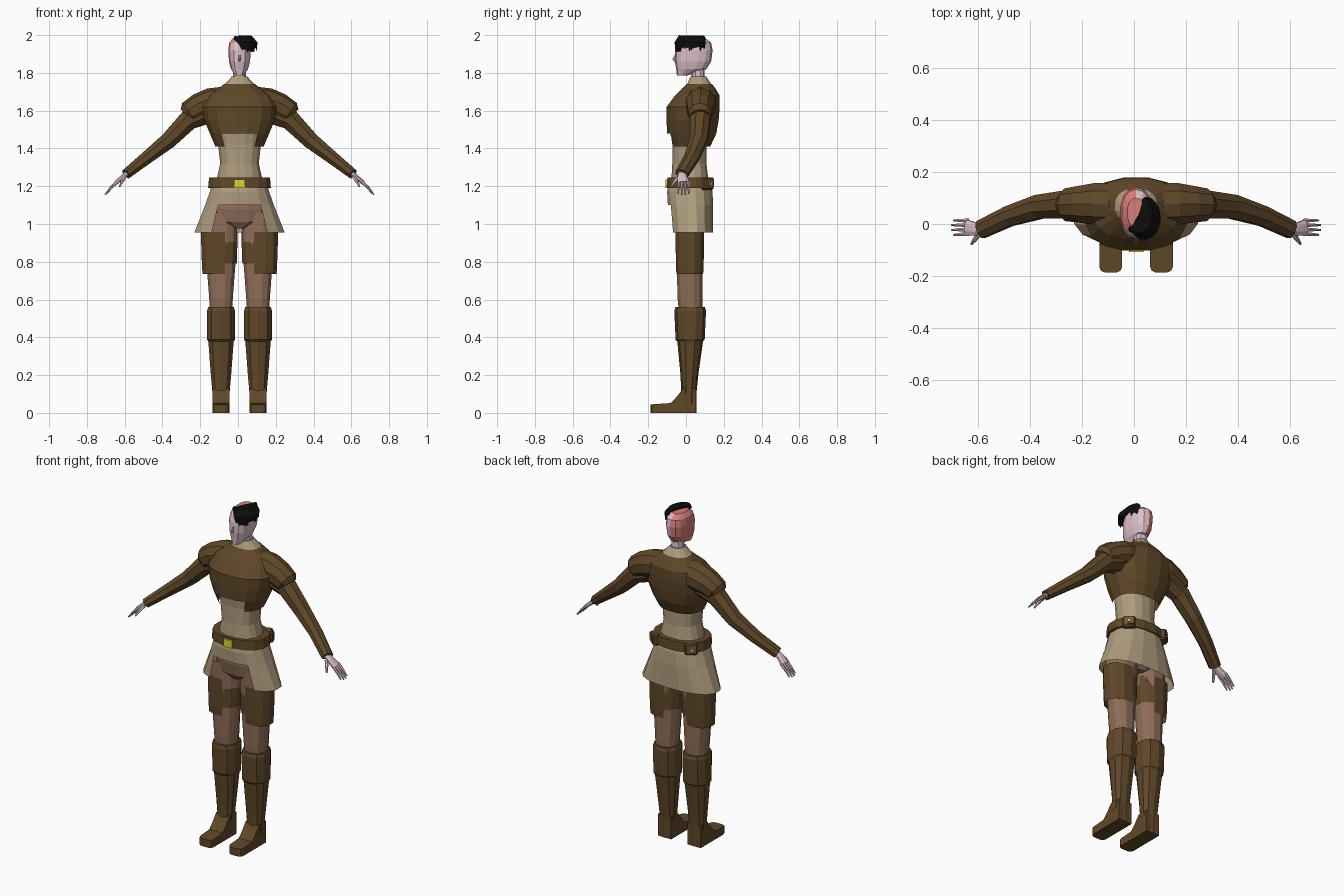
import bpy, bmesh, math, random
from mathutils import Vector, Matrix

cube = bpy.data.objects.get("Cube")
if cube:
    bpy.data.objects.remove(cube, do_unlink=True)

random.seed(4)
CX = 0.008  # body centre line


def material(name, rgb):
    m = bpy.data.materials.new(name)
    m.use_nodes = True
    m.diffuse_color = (*rgb, 1)
    bsdf = next(n for n in m.node_tree.nodes if n.type == 'BSDF_PRINCIPLED')
    bsdf.inputs["Base Color"].default_value = (*rgb, 1)
    bsdf.inputs["Roughness"].default_value = 0.8
    return m


LEATHER = material("dark brown leather", (.115, .064, .022))
CLOTH = material("tan cloth", (.43, .335, .21))
TROUSER = material("dusty brown cloth", (.28, .155, .10))
SKIN = material("pale skin", (.72, .53, .58))
SCAR = material("red skin", (.70, .21, .19))
HAIR = material("black hair", (.004, .004, .004))
BRASS = material("yellow brass", (.72, .68, .03))
POUCH = material("pouch brown", (.19, .095, .045))


def finish(name, bm, mats, pick=None):
    bmesh.ops.recalc_face_normals(bm, faces=bm.faces[:])
    if pick:
        for f in bm.faces:
            f.material_index = pick(f.calc_center_median())
    me = bpy.data.meshes.new(name)
    bm.to_mesh(me)
    bm.free()
    for m in mats:
        me.materials.append(m)
    ob = bpy.data.objects.new(name, me)
    bpy.context.collection.objects.link(ob)
    return ob


def skin_rings(bm, rings, caps=True):
    rows = [[bm.verts.new(p) for p in r] for r in rings]
    n = len(rows[0])
    for a, b in zip(rows, rows[1:]):
        for i in range(n):
            j = (i + 1) % n
            bm.faces.new((a[i], a[j], b[j], b[i]))
    if caps:
        bm.faces.new(rows[0][::-1])
        bm.faces.new(rows[-1])


def loft(name, sections, mats, n=16, x=CX, caps=True, keep=None, pick=None, square=.85):
    """Stacked oval sections (z, centre y, half width, half depth)."""
    def power(v):
        return math.copysign(abs(v) ** square, v)
    rings = []
    for z, cy, rx, ry in sections:
        angles = [(i + .5) * math.tau / n for i in range(n)]
        rings.append([(x + rx * power(math.cos(a)), cy + ry * power(math.sin(a)), z) for a in angles])
    bm = bmesh.new()
    skin_rings(bm, rings, caps)
    if keep:
        lost = [f for f in bm.faces if not keep(f.calc_center_median())]
        bmesh.ops.delete(bm, geom=lost, context='FACES')
    return finish(name, bm, mats, pick)


def add_tube(bm, path, n=8, ref=(0, 1, 0)):
    """Oval tube along (point, half height, half width); width runs along ref."""
    pts = [Vector(p) for p, _, _ in path]
    rings = []
    for i, (_, h, w) in enumerate(path):
        t = (pts[min(i + 1, len(pts) - 1)] - pts[max(i - 1, 0)]).normalized()
        side = Vector(ref)
        side = (side - t * side.dot(t)).normalized()
        up = t.cross(side)
        angles = [(k + .5) * math.tau / n for k in range(n)]
        rings.append([pts[i] + side * w * math.cos(a) + up * h * math.sin(a) for a in angles])
    skin_rings(bm, rings)


def tube(name, path, mat, n=8):
    bm = bmesh.new()
    add_tube(bm, path, n)
    return finish(name, bm, [mat])


def box(name, centre, size, mat, turn=0, bevel=0):
    bm = bmesh.new()
    bmesh.ops.create_cube(bm, size=1)
    bmesh.ops.scale(bm, vec=size, verts=bm.verts[:])
    if bevel:
        bmesh.ops.bevel(bm, geom=bm.edges[:], offset=bevel, segments=1, affect='EDGES')
    bm.transform(Matrix.Translation(centre) @ Matrix.Rotation(turn, 4, 'Z'))
    return finish(name, bm, [mat])


# Head, with one side reddened
def scalp(c):
    return int((c.x < CX and c.y > -.02 and c.z > 1.815) or c.z > 1.98)


loft("head", [(1.785, -.022, .022, .026), (1.82, .028, .046, .08), (1.86, .037, .057, .096),
              (1.92, .042, .061, .099), (1.96, .045, .055, .088), (1.985, .045, .034, .055)],
     [SKIN, SCAR], n=14, pick=scalp)
tube("nose", [((CX, -.05, 1.905), .004, .006), ((CX, -.064, 1.872), .007, .010),
              ((CX, -.055, 1.862), .004, .008)], SKIN, 6)
loft("neck", [(1.73, .07, .043, .04), (1.78, .064, .036, .035), (1.85, .06, .036, .036)], [SKIN], n=10)

# Swept hair built from tapered locks
bm = bmesh.new()
LOCKS = 30
for i in range(LOCKS):
    f = i / (LOCKS - 1)
    a = math.radians(-150 + 225 * f)
    root = Vector((-.012 + .05 * f, -.03 + .115 * f, 1.984 + .006 * math.sin(math.pi * f)))
    out = Vector((.042 + .057 * math.cos(a), .022 + .078 * math.sin(a), 0))
    low = 1.905 + .02 * f + random.uniform(-.006, .018)
    mid = root.lerp(out, .6)
    mid.z = 1.99
    edge = root.lerp(out, .97)
    edge.z = 1.96
    tip = Vector((out.x, out.y, low))
    add_tube(bm, [(root, .005, .012), (mid, .008, .016), (edge, .007, .014), (tip, .001, .003)],
             6, (-math.sin(a), math.cos(a), .01))
finish("hair", bm, [HAIR])

# Tunic, collar and skirt with an open front
loft("collar", [(1.70, .07, .11, .085), (1.74, .07, .082, .066), (1.782, .065, .04, .042)], [CLOTH], n=12)
loft("tunic_waist", [(1.2, .02, .145, .105), (1.25, .02, .12, .098), (1.32, .018, .104, .092),
                     (1.42, .018, .115, .092), (1.5, .02, .125, .105)], [CLOTH])
loft("skirt", [(1.235, .02, .14, .11), (1.17, .02, .16, .122), (1.1, .024, .185, .122), (.955, .03, .243, .115)],
     [CLOTH], caps=False, keep=lambda c: not (c.y < 0 and abs(c.x - CX) < .12 and c.z < 1.1))
loft("hips", [(.975, .02, .03, .06), (1.01, .02, .15, .085), (1.08, .02, .155, .098), (1.18, .02, .13, .095)],
     [TROUSER], n=12)

# Cropped jacket, cut away at the front
loft("jacket", [(1.41, .025, .13, .105), (1.48, .03, .16, .133), (1.55, .035, .19, .14), (1.62, .038, .2, .143),
                (1.68, .06, .17, .12), (1.72, .068, .11, .088), (1.742, .07, .082, .067)],
     [LEATHER], caps=False, keep=lambda c: not (c.z < 1.47 and c.y < 0 and abs(c.x - CX) < .075))

# Belt and buckle
loft("belt", [(1.19, .022, .169, .124), (1.245, .022, .164, .122)], [LEATHER])
box("buckle", (CX, -.103, 1.213), (.056, .009, .046), BRASS)

for s, label in ((1, "left"), (-1, "right")):
    def at(x, y, z):
        return (CX + s * x, y, z)

    # Belt pouch with flap and stud
    turn = -s * math.radians(42)
    outward = Vector((s * math.sin(math.radians(42)), math.cos(math.radians(42)), 0))
    spot = Vector(at(.118, .11, 1.213))
    box(label + "_pouch", spot, (.07, .045, .066), LEATHER, turn, .008)
    box(label + "_pouch_flap", spot + outward * .022 + Vector((0, 0, .005)), (.056, .008, .045), POUCH, turn)
    box(label + "_pouch_stud", spot + outward * .027, (.012, .007, .012), BRASS, turn)

    # Sleeve and flared shoulder cap
    tube(label + "_shoulder_cap", [(at(.06, .075, 1.655), .075, .085), (at(.15, .078, 1.635), .085, .085),
                                   (at(.215, .076, 1.615), .076, .074), (at(.264, .074, 1.585), .068, .066),
                                   (at(.275, .074, 1.573), .05, .05)], LEATHER, 10)
    tube(label + "_sleeve", [(at(.16, .075, 1.6), .07, .065), (at(.27, .075, 1.55), .058, .058),
                             (at(.375, .066, 1.443), .047, .05), (at(.49, .03, 1.352), .037, .042),
                             (at(.6, -.022, 1.265), .029, .038)], LEATHER)

    # Hand
    bm = bmesh.new()
    add_tube(bm, [(at(.58, -.018, 1.28), .015, .02), (at(.62, -.02, 1.248), .014, .027),
                  (at(.655, -.014, 1.218), .011, .034)])
    for k in range(4):
        y = -.038 + .017 * k
        reach = .052 + .007 * (k in (1, 2))
        add_tube(bm, [(at(.648, y, 1.223), .008, .009), (at(.65 + reach / 2, y * 1.05, 1.195), .007, .007),
                      (at(.652 + reach, y * 1.1, 1.205 - reach * .85), .004, .004)], 6)
    add_tube(bm, [(at(.605, -.035, 1.25), .01, .012), (at(.622, -.06, 1.225), .009, .009),
                  (at(.635, -.078, 1.198), .004, .005)], 6, (0, 1, .5))
    finish(label + "_hand", bm, [SKIN])

    # Leg and thigh guard
    cx = CX + s * .098
    loft(label + "_leg", [(.5, .025, .06, .06), (.6, .022, .064, .068), (.73, .02, .074, .07),
                          (.9, .02, .088, .075), (1.06, .02, .088, .08)], [TROUSER], n=12, x=cx)

    def guard_keep(c):
        inner = s * (c.x - CX) < .1
        return not (inner and (c.z < .785 or (c.z > .91 and c.y < .03)))
    loft(label + "_thigh_guard", [(.735, .02, .092, .073), (.79, .02, .095, .076), (.905, .02, .099, .077),
                                  (.958, .02, .099, .077)],
         [LEATHER], n=12, x=CX + s * .107, caps=False, keep=guard_keep)

    # Boot shaft with cuff
    loft(label + "_boot", [(0, .015, .046, .04), (.1, .015, .047, .04), (.2, .018, .056, .047),
                           (.378, .022, .07, .068), (.388, .022, .077, .077), (.54, .022, .077, .084),
                           (.56, .022, .071, .078)], [LEATHER], n=10, x=cx)

    # Foot with rounded toe
    profile = [(.052, 0), (-.187, 0), (-.187, .045), (-.08, .052), (-.045, .09), (-.015, .13), (.052, .13)]
    bm = bmesh.new()
    skin_rings(bm, [[(cx + d, y, z) for y, z in profile] for d in (-.044, .044)])
    toes = [e for e in bm.edges if all(v.co.y < -.18 for v in e.verts)
            and abs(e.verts[0].co.x - e.verts[1].co.x) < .01]
    bmesh.ops.bevel(bm, geom=toes, offset=.022, segments=2, profile=.5, affect='EDGES')
    finish(label + "_foot", bm, [LEATHER])
